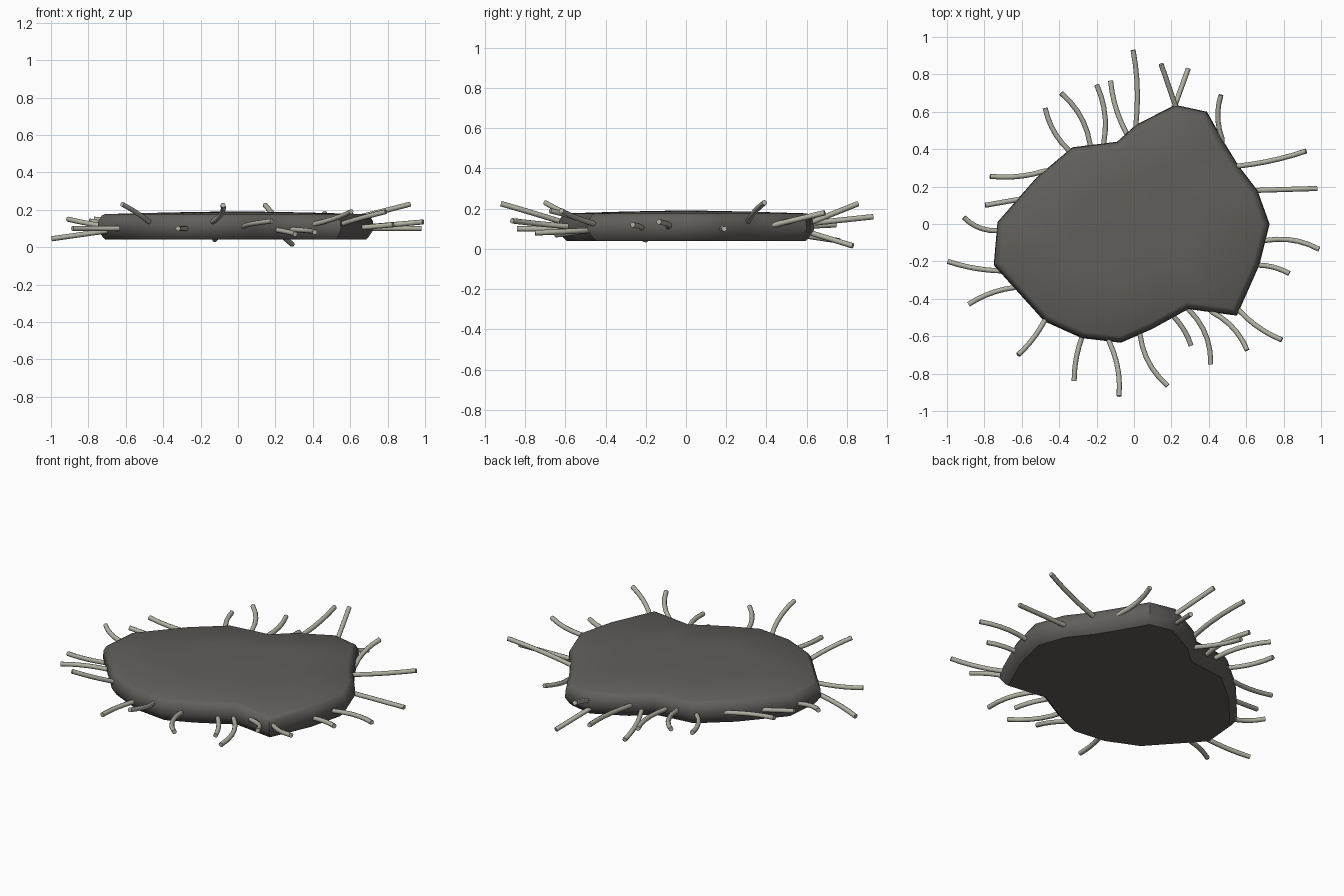
import bpy, bmesh, math
from mathutils import Vector

cube = bpy.data.objects.get("Cube")
if cube:
    bpy.data.objects.remove(cube, do_unlink=True)


def make_material(name, colour):
    mat = bpy.data.materials.new(name)
    mat.use_nodes = True
    mat.diffuse_color = (*colour, 1)
    bsdf = next(n for n in mat.node_tree.nodes if n.type == 'BSDF_PRINCIPLED')
    bsdf.inputs["Base Color"].default_value = (*colour, 1)
    return mat


stone = make_material("dark warm grey", (0.12, 0.113, 0.104))
straw = make_material("pale straw grey", (0.43, 0.43, 0.36))

# Outline of the slab, counterclockwise from the left side
OUTLINE = [Vector(p) for p in (
    (.725, 0), (.66, .18), (.56, .31), (.48, .44), (.39, .6), (.22, .637), (.01, .53),
    (-.09, .44), (-.33, .41), (-.52, .25), (-.73, .01), (-.75, -.22), (-.48, -.52),
    (-.28, -.61), (-.07, -.635), (.1, -.56), (.29, -.455), (.55, -.49), (.67, -.22))]
COUNT = len(OUTLINE)


def inset_outline(distance):
    """Move every outline corner inward along its mitre."""
    points = []
    for i, p in enumerate(OUTLINE):
        before = (p - OUTLINE[i - 1]).normalized()
        after = (OUTLINE[(i + 1) % COUNT] - p).normalized()
        n1, n2 = Vector((-before.y, before.x)), Vector((-after.y, after.x))
        mitre = (n1 + n2).normalized()
        points.append(p + mitre * distance / max(mitre.dot(n1), .5))
    return points


def add_object(name, bm, mat, angle):
    mesh = bpy.data.meshes.new(name)
    bmesh.ops.recalc_face_normals(bm, faces=bm.faces)
    bm.to_mesh(mesh)
    bm.free()
    obj = bpy.data.objects.new(name, mesh)
    bpy.context.collection.objects.link(obj)
    mesh.materials.append(mat)
    smooth(obj, angle)
    return obj


def smooth(obj, angle):
    bpy.ops.object.select_all(action='DESELECT')
    obj.select_set(True)
    bpy.context.view_layer.objects.active = obj
    bpy.ops.object.shade_smooth_by_angle(angle=math.radians(angle))


# Slab: flat underside, bulging rim, faintly domed top
bm = bmesh.new()
RIM = ((.04, .04), (.025, .055), (0, .095), (.004, .14), (.02, .168), (.036, .177))
rings = [[bm.verts.new((p.x, p.y, z)) for p in inset_outline(d)] for d, z in RIM]
rings.append([bm.verts.new((v.co.x * .5, v.co.y * .5, .186)) for v in rings[-1]])
for low, high in zip(rings, rings[1:]):
    for i in range(COUNT):
        j = (i + 1) % COUNT
        bm.faces.new((low[i], low[j], high[j], high[i]))
bm.faces.new(rings[0][::-1])
peak = bm.verts.new((0, 0, .192))
for i in range(COUNT):
    bm.faces.new((rings[-1][i], rings[-1][(i + 1) % COUNT], peak))
add_object("slab", bm, stone, 40)


def rim_point(t):
    """Point at a fractional corner number along the outline."""
    i = int(t)
    return OUTLINE[i % COUNT].lerp(OUTLINE[(i + 1) % COUNT], t - i)


def add_root(name, t, x, y, z, bend):
    """Thin bent stalk from the rim to a tip, bowed sideways by bend."""
    tip, foot = Vector((x, y, z)), rim_point(t)
    start = Vector((foot.x, foot.y, .1 + .3 * (z - .1)))
    run = tip - start
    side = Vector((-run.y, run.x, 0)).normalized()
    path = [start - run.normalized() * .05]
    path += [start + run * s + side * bend * 4 * s * (1 - s)
             for s in (k / 5 for k in range(6))]
    curve = bpy.data.curves.new(name, 'CURVE')
    curve.dimensions = '3D'
    curve.bevel_depth = .0135
    curve.bevel_resolution = 2
    curve.use_fill_caps = True
    spline = curve.splines.new('POLY')
    spline.points.add(len(path) - 1)
    for point, co in zip(spline.points, path):
        point.co = (*co, 1)
    curve.materials.append(straw)
    obj = bpy.data.objects.new(name, curve)
    bpy.context.collection.objects.link(obj)
    bpy.ops.object.select_all(action='DESELECT')
    obj.select_set(True)
    bpy.context.view_layer.objects.active = obj
    bpy.ops.object.convert(target='MESH')
    smooth(bpy.context.view_layer.objects.active, 50)


# Stalks per side: rim position, tip x, y, z, sideways bow
STALKS = {
    "left": ((1, .98, .19, .1, 0), (2, .92, .39, .23, -.01), (3.1, .465, .69, .18, .02),
             (18, .83, -.265, .12, .01), (18.6, .99, -.135, .135, .025)),
    "back": ((5, .29, .83, .015, 0), (5, .145, .855, .225, 0), (6, -.005, .93, .16, -.015),
             (6.5, -.125, .765, .04, .015), (7.3, -.2, .745, .12, -.025),
             (7.6, -.39, .7, .15, -.03), (8.1, -.475, .62, .12, .02)),
    "right": ((8.8, -.77, .255, .15, .015), (9.5, -.795, .1, .14, 0),
              (10.2, -.91, .035, .15, .02), (11.1, -.995, -.2, .045, .01),
              (11.4, -.885, -.43, .1, -.015)),
    "front": ((12, -.62, -.7, .23, .01), (13, -.32, -.84, .1, -.01),
              (13.7, -.08, -.92, .225, .02), (14.6, .18, -.865, .14, -.03),
              (15.6, .305, -.65, .07, .01), (16, .41, -.75, .08, .035),
              (16.5, .605, -.675, .19, .025), (17.1, .79, -.62, .19, -.015)),
}
for side_name, group in STALKS.items():
    for number, stalk in enumerate(group, 1):
        add_root(f"{side_name}_stalk_{number}", *stalk)
